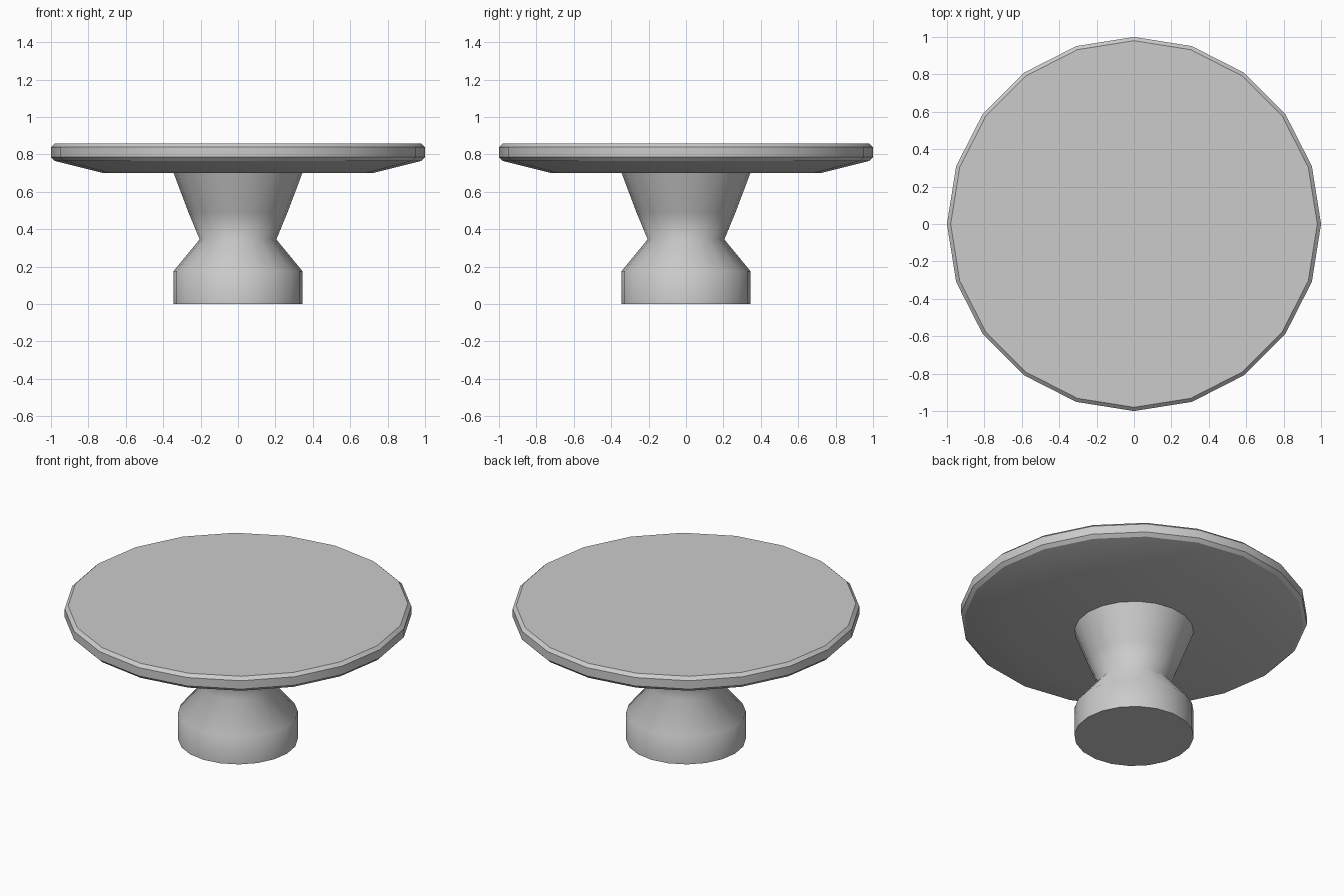
import bpy, bmesh
from math import cos, sin, tau, radians

if "Cube" in bpy.data.objects:
    bpy.data.objects.remove(bpy.data.objects["Cube"])

SIDES = 20


def turned(name, profile, smooth_angle):
    """Capped solid of revolution from (radius, height) pairs, bottom to top."""
    bm = bmesh.new()
    rings = [[bm.verts.new((r * cos(tau * i / SIDES), r * sin(tau * i / SIDES), z))
              for i in range(SIDES)] for r, z in profile]
    for low, high in zip(rings, rings[1:]):
        for i in range(SIDES):
            j = (i + 1) % SIDES
            bm.faces.new((low[i], low[j], high[j], high[i]))
    bm.faces.new(rings[0][::-1])
    bm.faces.new(rings[-1])
    mesh = bpy.data.meshes.new(name)
    bm.to_mesh(mesh)
    bm.free()
    obj = bpy.data.objects.new(name, mesh)
    bpy.context.collection.objects.link(obj)
    bpy.ops.object.select_all(action='DESELECT')
    obj.select_set(True)
    bpy.context.view_layer.objects.active = obj
    bpy.ops.object.shade_smooth_by_angle(angle=radians(smooth_angle))
    return obj


# Waisted pedestal, smooth except at its end caps
turned("pedestal", [(0.345, 0), (0.345, 0.175), (0.205, 0.345),
                    (0.265, 0.49), (0.345, 0.702)], 65)

# Round top with chamfered rim and tapered underside
turned("table_top", [(0.72, 0.70), (0.98, 0.765), (1.0, 0.785),
                     (1.0, 0.838), (0.98, 0.857)], 28)
